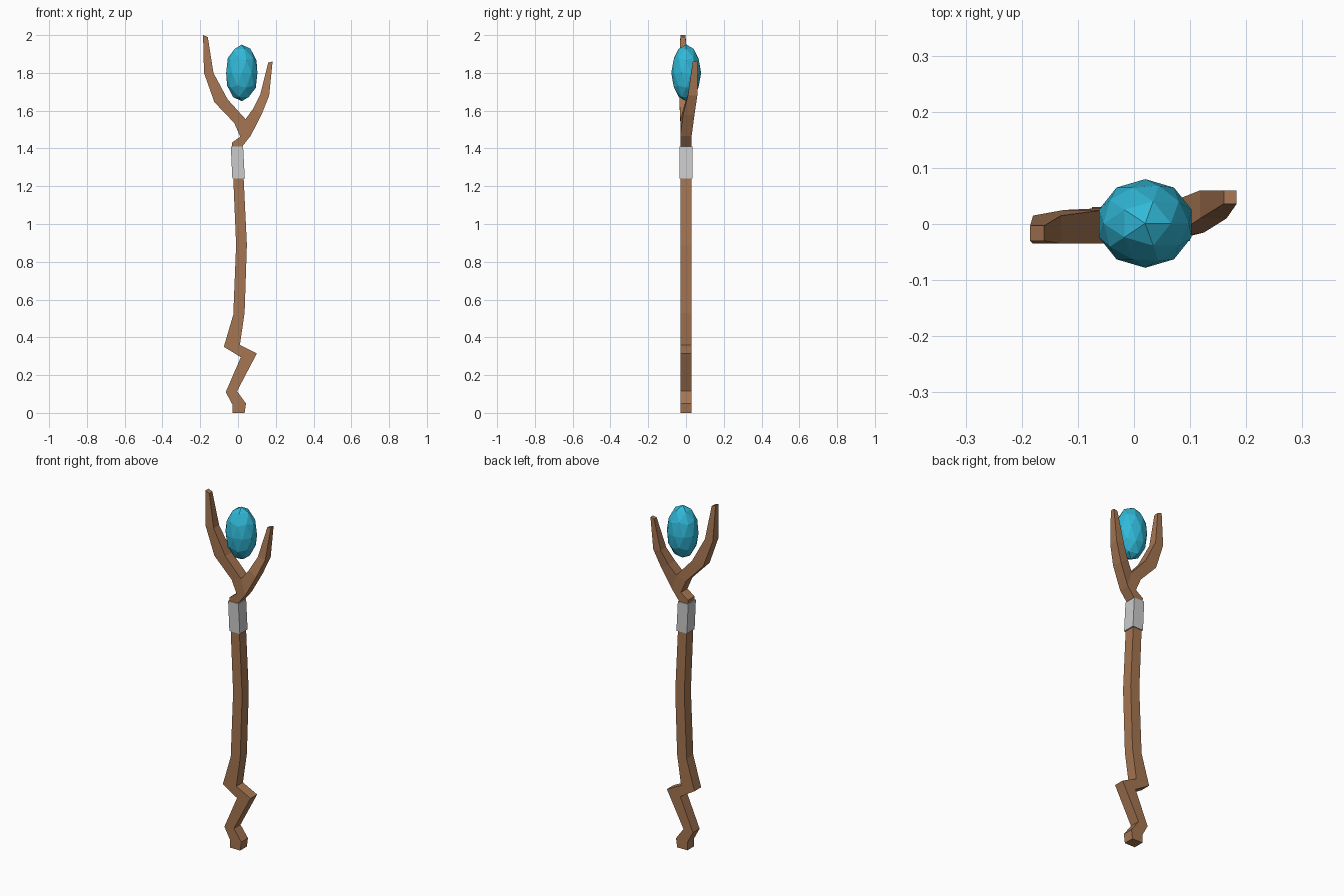
import bpy, bmesh
from mathutils import Matrix

if "Cube" in bpy.data.objects:
    bpy.data.objects.remove(bpy.data.objects["Cube"])


def material(name, rgb):
    m = bpy.data.materials.new(name)
    m.diffuse_color = (*rgb, 1)
    m.use_nodes = True
    m.node_tree.nodes["Principled BSDF"].inputs["Base Color"].default_value = m.diffuse_color
    return m


def finish(name, bm, mat=None):
    bmesh.ops.recalc_face_normals(bm, faces=bm.faces[:])
    me = bpy.data.meshes.new(name)
    bm.to_mesh(me)
    bm.free()
    ob = bpy.data.objects.new(name, me)
    bpy.context.collection.objects.link(ob)
    if mat:
        me.materials.append(mat)
    return ob


def loft(bm, sections, start=None):
    """Four-sided tube; section = left x, left z, right x, right z, front y, back y."""
    rings = [start] if start else []
    for xl, zl, xr, zr, y0, y1 in sections:
        corners = ((xl, y0, zl), (xr, y0, zr), (xr, y1, zr), (xl, y1, zl))
        rings.append([bm.verts.new(c) for c in corners])
    for a, b in zip(rings, rings[1:]):
        for i in range(4):
            j = (i + 1) % 4
            bm.faces.new((a[i], a[j], b[j], b[i]))
    if not start:
        bm.faces.new(rings[0])
    bm.faces.new(rings[-1])
    return rings


wood = material("wood", (0.38, 0.18, 0.085))
blue = material("crystal_blue", (0.03, 0.48, 0.68))
D = (-0.03, 0.03)

# crooked shaft continuing into the left prong
bm = bmesh.new()
rings = loft(bm, [
    (-0.03, 0.0, 0.035, 0.0, *D),
    (-0.03, 0.045, 0.042, 0.05, *D),
    (-0.065, 0.11, -0.005, 0.115, *D),
    (0.015, 0.295, 0.10, 0.315, *D),
    (-0.075, 0.35, 0.01, 0.36, *D),
    (-0.025, 0.52, 0.035, 0.53, *D),
    (-0.01, 0.89, 0.047, 0.89, *D),
    (-0.025, 1.24, 0.03, 1.24, *D),
    (-0.033, 1.43, 0.022, 1.41, *D),
    (0.012, 1.462, 0.067, 1.467, *D),
    (-0.02, 1.535, 0.04, 1.555, *D),
    (-0.125, 1.645, -0.055, 1.66, -0.035, 0.025),
    (-0.18, 1.80, -0.13, 1.80, -0.035, 0.015),
    (-0.185, 2.0, -0.16, 1.99, -0.03, -0.003),
])

# right prong grows out of the side of the fork
a, b = rings[9], rings[10]
root = [b[1], a[1], a[2], b[2]]
bm.faces.remove(bm.faces.get(root))
loft(bm, [
    (0.08, 1.61, 0.125, 1.58, -0.015, 0.045),
    (0.118, 1.685, 0.165, 1.68, 0.01, 0.06),
    (0.16, 1.855, 0.183, 1.86, 0.036, 0.06),
], start=root)
finish("forked_shaft", bm, wood)

# metal collar
bm = bmesh.new()
loft(bm, [(-0.03, 1.24, 0.036, 1.24, -0.035, 0.035),
          (-0.038, 1.41, 0.027, 1.41, -0.035, 0.035)])
finish("collar", bm)

# floating faceted crystal
bm = bmesh.new()
bmesh.ops.create_icosphere(bm, subdivisions=2, radius=1,
                           matrix=Matrix.Translation((0.02, 0.001, 1.80))
                           @ Matrix.Diagonal((0.087, 0.079, 0.15, 1)))
finish("crystal", bm, blue)
